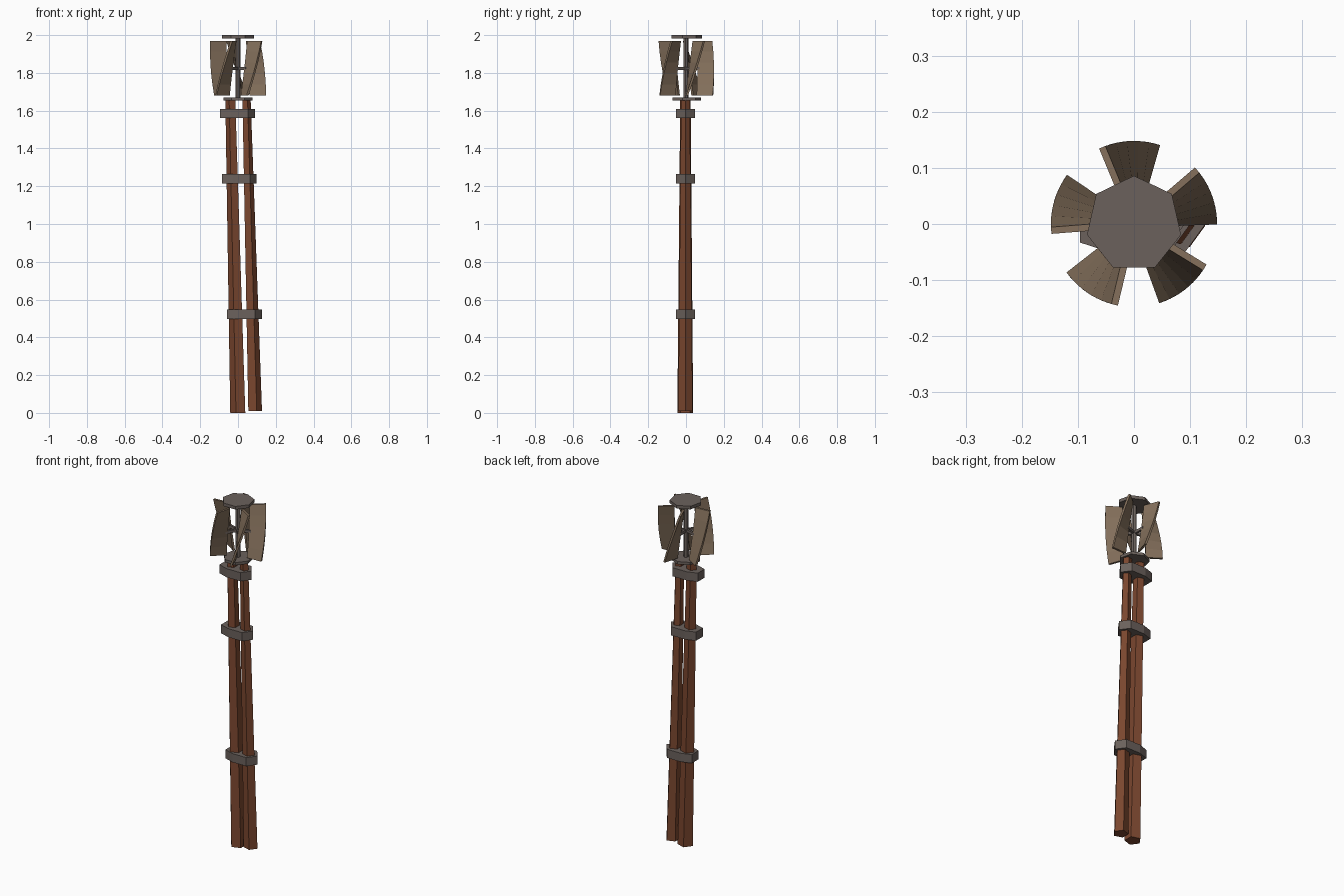
import bpy, bmesh
from math import sin, cos, pi, radians
from mathutils import Vector

if "Cube" in bpy.data.objects:
    bpy.data.objects.remove(bpy.data.objects["Cube"])


def material(name, rgb):
    m = bpy.data.materials.new(name)
    m.diffuse_color = (*rgb, 1)
    m.use_nodes = True
    m.node_tree.nodes["Principled BSDF"].inputs["Base Color"].default_value = m.diffuse_color
    return m


WOOD = material("red_wood", (0.196, 0.062, 0.028))
IRON = material("grey_iron", (0.147, 0.12, 0.107))
SAIL = material("tan_panel", (0.233, 0.163, 0.107))


def ring(center, r, sides, phase=0.0):
    # Horizontal regular polygon
    c = Vector(center)
    return [c + Vector((r * cos(phase + 2 * pi * i / sides),
                        r * sin(phase + 2 * pi * i / sides), 0)) for i in range(sides)]


def loft(name, rings, mat):
    # Skin a closed solid through rings of equal vertex count
    bm = bmesh.new()
    rows = [[bm.verts.new(p) for p in r] for r in rings]
    n = len(rows[0])
    for a, b in zip(rows, rows[1:]):
        for i in range(n):
            j = (i + 1) % n
            bm.faces.new((a[i], a[j], b[j], b[i]))
    bm.faces.new(rows[0][::-1])
    bm.faces.new(rows[-1])
    bmesh.ops.recalc_face_normals(bm, faces=bm.faces)
    me = bpy.data.meshes.new(name)
    bm.to_mesh(me)
    bm.free()
    me.materials.append(mat)
    ob = bpy.data.objects.new(name, me)
    bpy.context.collection.objects.link(ob)
    return ob


# Two leaning five-sided poles
loft("left_pole", [ring((0.003, -0.004, 0), 0.044, 5, pi),
                   ring((-0.038, -0.003, 1.658), 0.029, 5, pi)], WOOD)
loft("right_pole", [ring((0.087, -0.003, 0.01), 0.040, 5),
                    ring((0.043, -0.003, 1.658), 0.024, 5)], WOOD)


# Straps wrapped round both poles: outline of two joined pentagons
def strap(name, z0, z1, xa, xb, r=0.053):
    left, right = ring((xa, -0.002, 0), r, 5), ring((xb, -0.002, 0), r, 5)
    outline = [right[0], right[1], left[1], left[2], left[3], left[4], right[4]]
    loft(name, [[p + Vector((0, 0, z)) for p in outline] for z in (z0, z1)], IRON)


strap("lower_strap", 0.497, 0.547, -0.015, 0.073)
strap("middle_strap", 1.215, 1.265, -0.042, 0.046)
strap("upper_strap", 1.560, 1.610, -0.053, 0.036)

# Seven-sided plates and the shaft between them
for name, z0, z1, r in (("lower_plate", 1.655, 1.671, 0.079),
                        ("top_plate", 1.982, 2.0, 0.086),
                        ("shaft", 1.665, 1.99, 0.014)):
    loft(name, [ring((0, 0, z), r, 7, pi / 2) for z in (z0, z1)], IRON)

# Five twisted blades, each held by an arm
STEPS = 5
for k in range(5):
    turn = radians(72 * k)

    def slab(angle, r0, r1, half, z):
        u = Vector((cos(angle), sin(angle), 0))
        v = Vector((-sin(angle), cos(angle), 0)) * half
        up = Vector((0, 0, z))
        return [u * r0 - v + up, u * r1 - v + up, u * r1 + v + up, u * r0 + v + up]

    rows = []
    for s in range(STEPS + 1):
        t = s / STEPS
        rows.append(slab(turn + radians(74 + 38.5 * t), 0.06, 0.148, 0.006, 1.68 + 0.29 * t))
    loft(f"blade_{k + 1}", rows, SAIL)
    loft(f"blade_arm_{k + 1}", [slab(turn + radians(93), 0.008, 0.072, 0.006, z)
                                for z in (1.816, 1.832)], IRON)
